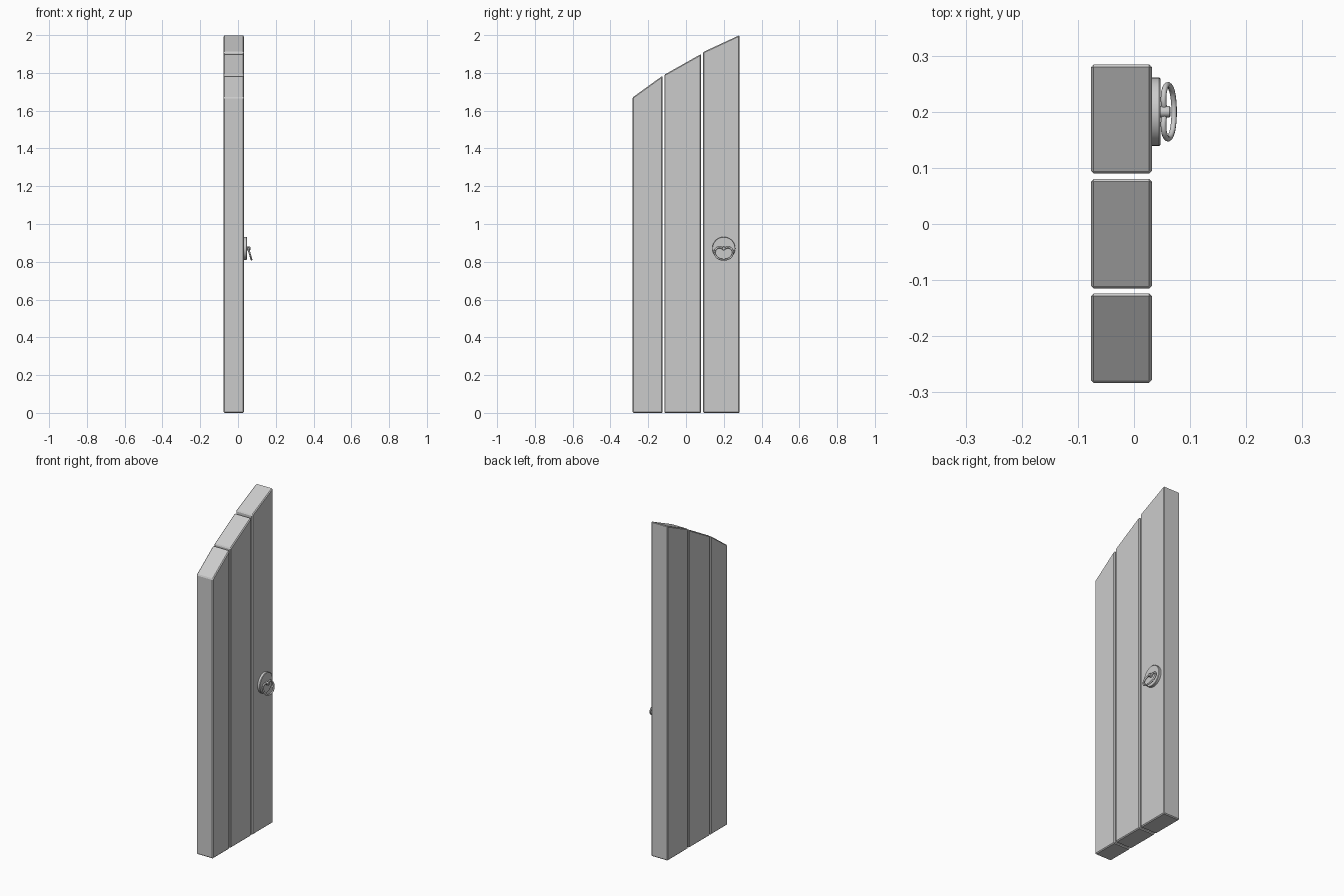
import bpy, math

if "Cube" in bpy.data.objects:
    bpy.data.objects.remove(bpy.data.objects["Cube"])

def finish(ob, width, segments=1):
    m = ob.modifiers.new("bevel", 'BEVEL')
    m.width, m.segments, m.limit_method = width, segments, 'ANGLE'

def plank(name, y0, y1, z0, z1, xa=-0.077, xb=0.032):
    prof = [(y0, 0), (y1, 0), (y1, z1), (y0, z0)]
    verts = [(xa, y, z) for y, z in prof] + [(xb, y, z) for y, z in prof]
    faces = [(3, 2, 1, 0), (4, 5, 6, 7)]
    faces += [(i, (i + 1) % 4, (i + 1) % 4 + 4, i + 4) for i in range(4)]
    me = bpy.data.meshes.new(name)
    me.from_pydata(verts, [], faces)
    ob = bpy.data.objects.new(name, me)
    bpy.context.collection.objects.link(ob)
    finish(ob, 0.005)

def disc(name, x0, x1, r, y, z, sides):
    bpy.ops.mesh.primitive_cylinder_add(vertices=sides, radius=r, depth=x1 - x0,
        location=((x0 + x1) / 2, y, z), rotation=(0, math.pi / 2, 0))
    ob = bpy.context.object
    ob.name = name
    bpy.ops.object.shade_smooth_by_angle()
    finish(ob, 0.002)

# Three planks with a stepped, sloping top
plank("short_plank", -0.283, -0.124, 1.670, 1.785)
plank("middle_plank", -0.115, 0.080, 1.790, 1.900)
plank("tall_plank", 0.090, 0.284, 1.910, 2.000)

# Handle plate and the boss that carries the ring
HY, HZ = 0.2, 0.871
disc("handle_plate", 0.030, 0.047, 0.061, HY, HZ, 32)
disc("handle_boss", 0.045, 0.065, 0.010, HY, HZ, 16)

# Tilted pull ring, dipping at the boss
half = [(0.020, 0.876), (0.039, 0.870), (0.048, 0.851), (0.041, 0.829), (0.023, 0.815)]
path = [(0, 0.869)] + half + [(0, 0.811)] + [(-y, z) for y, z in reversed(half)]
cu = bpy.data.curves.new("pull_ring", 'CURVE')
cu.dimensions = '3D'
cu.bevel_depth, cu.bevel_resolution, cu.resolution_u = 0.005, 2, 4
sp = cu.splines.new('BEZIER')
sp.bezier_points.add(len(path) - 1)
for p, (y, z) in zip(sp.bezier_points, path):
    p.co = (0.052 + (0.878 - z) * 0.29, HY + y, z)
    p.handle_left_type = p.handle_right_type = 'AUTO'
sp.use_cyclic_u = True
bpy.context.collection.objects.link(bpy.data.objects.new("pull_ring", cu))
